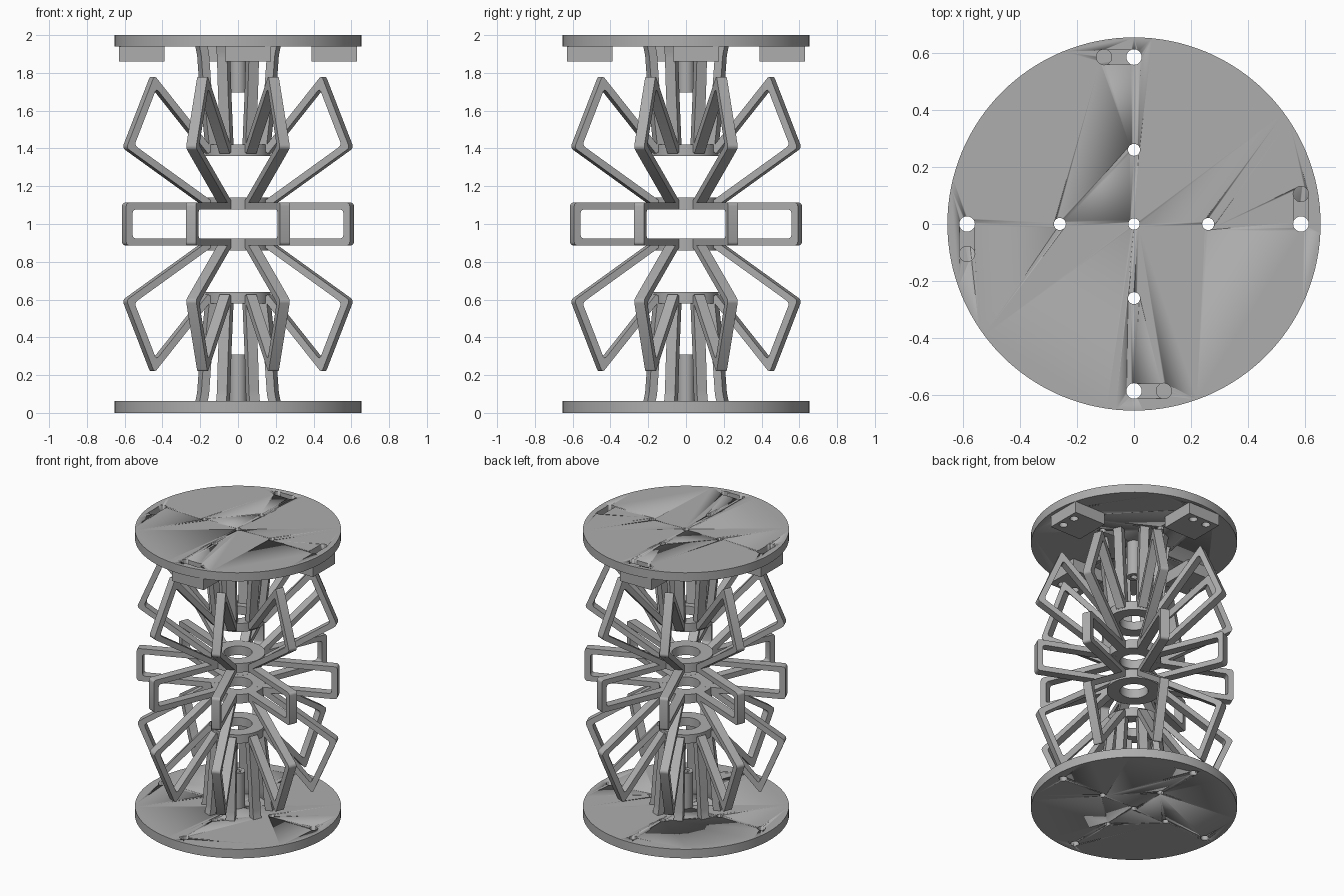
import bpy, bmesh
from math import pi, sin, cos
from mathutils import Matrix, Vector

default = bpy.data.objects.get("Cube")
if default:
    bpy.data.objects.remove(default)

GREY = (0.42, 0.42, 0.42, 1)
mat = bpy.data.materials.new("plain grey")
mat.use_nodes = True
mat.diffuse_color = GREY
mat.node_tree.nodes["Principled BSDF"].inputs["Base Color"].default_value = GREY

COUNT = 8                # radial copies
WIDTH, BAR = 0.058, 0.037  # bar width and thickness


def finish(bm, name, smooth=True):
    bmesh.ops.recalc_face_normals(bm, faces=bm.faces)
    mesh = bpy.data.meshes.new(name)
    bm.to_mesh(mesh)
    bm.free()
    mesh.materials.append(mat)
    ob = bpy.data.objects.new(name, mesh)
    bpy.context.collection.objects.link(ob)
    if smooth:
        bpy.ops.object.select_all(action='DESELECT')
        ob.select_set(True)
        bpy.context.view_layer.objects.active = ob
        bpy.ops.object.shade_smooth_by_angle(angle=pi / 6)
    return ob


def cylinder(name, x, y, r, z0, z1, sides=32):
    bm = bmesh.new()
    bmesh.ops.create_cone(bm, cap_ends=True, segments=sides, radius1=r, radius2=r, depth=z1 - z0,
                          matrix=Matrix.Translation((x, y, (z0 + z1) / 2)))
    return finish(bm, name)


def box(name, low, high):
    bm = bmesh.new()
    low, high = Vector(low), Vector(high)
    bmesh.ops.create_cube(bm, size=1, matrix=Matrix.Translation((low + high) / 2)
                          @ Matrix.Diagonal((*(high - low), 1)))
    return finish(bm, name, False)


def cut(target, cutters):
    for c in cutters:
        c.hide_render = True
        mod = target.modifiers.new("cut", 'BOOLEAN')
        mod.operation, mod.solver, mod.object = 'DIFFERENCE', 'EXACT', c
        bpy.context.view_layer.objects.active = target
        bpy.ops.object.modifier_apply(modifier=mod.name)


def offset(path, d):
    """Mitred parallel of an open path in the radius-height plane."""
    pts = [Vector(p) for p in path]
    normals = []
    for a, b in zip(pts, pts[1:]):
        t = (b - a).normalized()
        normals.append(Vector((-t.y, t.x)))
    out = []
    for i, p in enumerate(pts):
        n0, n1 = normals[max(i - 1, 0)], normals[min(i, len(normals) - 1)]
        out.append(p + (n0 + n1) * d / (1 + n0.dot(n1)))
    return out


def radial_bars(name, path, thick=BAR):
    """Bar following the path, rounded at its corners, repeated about the axis."""
    for k in range(COUNT):
        bm = bmesh.new()
        left, right = offset(path, thick / 2), offset(path, -thick / 2)
        verts = [bm.verts.new((p.x, -WIDTH / 2, p.y)) for p in left + right[::-1]]
        n = len(path)
        corners = [v for i, v in enumerate(verts) if i % n not in (0, n - 1)]
        bm.faces.new(verts)
        if corners:
            bmesh.ops.bevel(bm, geom=corners, offset=0.018, segments=4, profile=0.5, affect='VERTICES')
        made = bmesh.ops.extrude_face_region(bm, geom=bm.faces[:])["geom"]
        bmesh.ops.translate(bm, vec=(0, WIDTH, 0),
                            verts=[v for v in made if isinstance(v, bmesh.types.BMVert)])
        bmesh.ops.rotate(bm, verts=bm.verts, matrix=Matrix.Rotation((k + 0.5) * 2 * pi / COUNT, 3, 'Z'))
        finish(bm, f"{name}_{k + 1}")


def ring(name, z0, z1, inner=0.09, outer=0.172, sides=64):
    bm = bmesh.new()
    profile = [(inner, z0), (outer, z0), (outer, z1), (inner, z1)]
    vs = [bm.verts.new((r, 0, z)) for r, z in profile]
    edges = [bm.edges.new((vs[i], vs[(i + 1) % 4])) for i in range(4)]
    bmesh.ops.spin(bm, geom=vs + edges, cent=(0, 0, 0), axis=(0, 0, 1), angle=2 * pi,
                   steps=sides, use_merge=True)
    bmesh.ops.remove_doubles(bm, verts=bm.verts, dist=1e-4)
    finish(bm, name)


# Middle frames: open loops joining the two central rings
radial_bars("middle_frame", [(0.12, 1.095), (0.634, 1.095), (0.634, 0.905), (0.12, 0.905)])

# Mirrored upper and lower halves
for side, m in (("upper", lambda z: z), ("lower", lambda z: 2 - z)):
    for label, a, b in (("inner", 1.077, 1.14), ("outer", 1.36, 1.42)):
        ring(f"{side}_{label}_ring", *sorted((m(a), m(b))))
    flip = lambda pts: [(r, m(z)) for r, z in pts]
    radial_bars(f"{side}_tilted_frame",
                flip([(0.12, 1.095), (0.155, 1.095), (0.628, 1.41), (0.485, 1.752), (0.17, 1.385)]))
    radial_bars(f"{side}_strut", flip([(0.15, 1.38), (0.185, 1.7), (0.2, 1.9), (0.212, 1.95)]), 0.045)

# Hole cutters shared by plates and posts
spots = [(cos(k * pi / 2), sin(k * pi / 2)) for k in range(4)]
centre_hole = cylinder("centre_cutter", 0, 0, 0.02, -0.1, 2.1)
holes = [centre_hole]
holes += [cylinder("bolt_cutter", 0.26 * c, 0.26 * s, 0.021, -0.1, 2.1) for c, s in spots]
rims = [cylinder("rim_cutter", 0.585 * c, 0.585 * s, 0.027, -0.1, 2.1) for c, s in spots]

# End plates and central posts
bottom_plate = cylinder("bottom_plate", 0, 0, 0.654, 0, 0.063, 128)
top_plate = cylinder("top_plate", 0, 0, 0.654, 1.94, 2, 128)
cut(bottom_plate, holes + rims)
cut(top_plate, holes + rims)
for name, z0, z1 in (("bottom_post", 0.06, 0.31), ("top_post", 1.695, 1.945)):
    cut(cylinder(name, 0, 0, 0.046, z0, z1), [centre_hole])

# Keyhole slots and the lock blocks under the top plate
trash = holes + rims
for k, (c, s) in enumerate(spots):
    turn = Matrix.Rotation(k * pi / 2, 4, 'Z')
    block = box(f"lock_block_{k + 1}", (0.39, -0.07, 1.86), (0.63, 0.175, 1.942))
    slot = box("slot_cutter", (0.561, 0, 1.9), (0.609, 0.105, 2.1))
    stop = cylinder("stop_cutter", 0.585, 0.105, 0.027, 1.8, 2.1)
    for ob in (block, slot, stop):
        ob.data.transform(turn)
    cut(block, [slot, stop, rims[k]])
    cut(top_plate, [slot, stop])
    trash += [slot, stop]
for ob in trash:
    bpy.data.objects.remove(ob)
